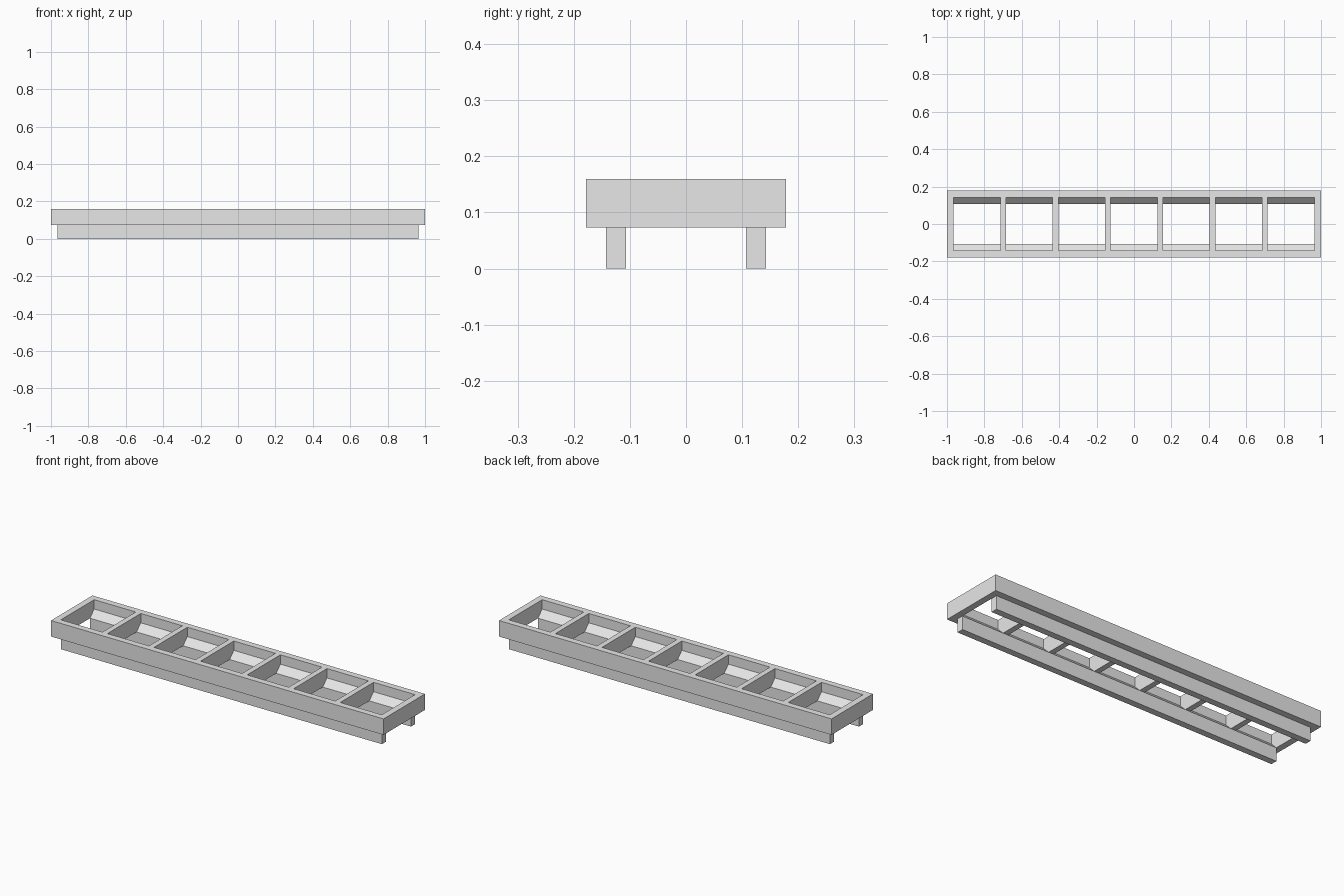
import bpy
import bmesh

cube = bpy.data.objects.get("Cube")
if cube:
    bpy.data.objects.remove(cube, do_unlink=True)

HALF_WIDTH, BASE, TOP = 0.178, 0.073, 0.16
INNER, LIP, SHELF = 0.143, 0.107, 0.109
HALF_LENGTH, CELLS, WALL = 0.965, 7, 0.03

grey = bpy.data.materials.new("plain_grey")
grey.use_nodes = True
colour = (0.8, 0.8, 0.8, 1)
grey.diffuse_color = colour
grey.node_tree.nodes["Principled BSDF"].inputs["Base Color"].default_value = colour


def prism(bm, profile, x0, x1):
    """Extrude a closed (y, z) profile along x."""
    face = bm.faces.new([bm.verts.new((x0, y, z)) for y, z in profile])
    new = bmesh.ops.extrude_face_region(bm, geom=[face])["geom"]
    verts = [v for v in new if isinstance(v, bmesh.types.BMVert)]
    bmesh.ops.translate(bm, verts=verts, vec=(x1 - x0, 0, 0))


def rectangle(y0, y1, z0, z1):
    return [(y0, z0), (y1, z0), (y1, z1), (y0, z1)]


def make_object(name, prisms):
    bm = bmesh.new()
    for profile, x0, x1 in prisms:
        prism(bm, profile, x0, x1)
    bmesh.ops.recalc_face_normals(bm, faces=bm.faces)
    mesh = bpy.data.meshes.new(name)
    bm.to_mesh(mesh)
    bm.free()
    mesh.materials.append(grey)
    obj = bpy.data.objects.new(name, mesh)
    bpy.context.collection.objects.link(obj)
    return obj


# Solid tray block
frame = make_object("frame", [(rectangle(-HALF_WIDTH, HALF_WIDTH, BASE, TOP), -1, 1)])

# Row of open compartments, each narrowing through a sloped ledge
half = [(LIP, BASE - 0.05), (LIP, BASE), (INNER, SHELF), (INNER, TOP + 0.05)]
pocket = half + [(-y, z) for y, z in reversed(half)]
cell = (2 * HALF_LENGTH - (CELLS - 1) * WALL) / CELLS
starts = [-HALF_LENGTH + i * (cell + WALL) for i in range(CELLS)]
cutter = make_object("compartment_cutter", [(pocket, x, x + cell) for x in starts])

# Cut the compartments, then discard the cutter
cut = frame.modifiers.new("compartments", "BOOLEAN")
cut.operation = "DIFFERENCE"
cut.solver = "EXACT"
cut.object = cutter
bpy.context.view_layer.objects.active = frame
bpy.ops.object.modifier_apply(modifier=cut.name)
bpy.data.objects.remove(cutter, do_unlink=True)

# Two runners under the frame
for name, y0, y1 in (("front_runner", -INNER, -LIP), ("back_runner", LIP, INNER)):
    make_object(name, [(rectangle(y0, y1, 0, BASE), -HALF_LENGTH, HALF_LENGTH)])
